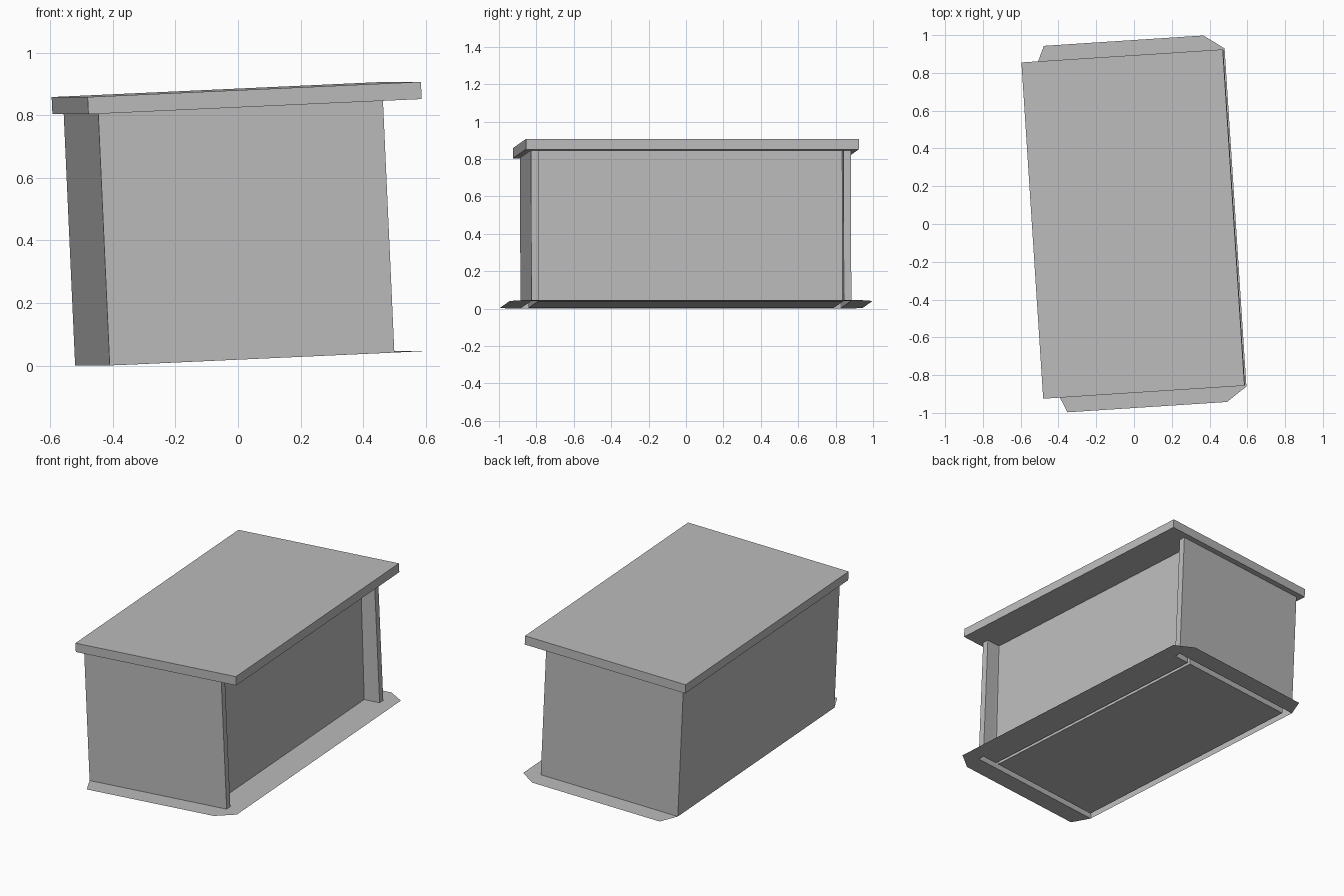
import bpy
import bmesh
from math import radians
from mathutils import Matrix

cube = bpy.data.objects.get("Cube")
if cube:
    bpy.data.objects.remove(cube, do_unlink=True)

# One plain grey for the whole cabinet
grey = bpy.data.materials.new("plain_grey")
grey.use_nodes = True
colour = (0.5, 0.5, 0.5, 1)
grey.diffuse_color = colour
grey.node_tree.nodes["Principled BSDF"].inputs["Base Color"].default_value = colour

# The whole piece is turned a little and leans up towards +x
LEAN = Matrix.Rotation(radians(3.7), 4, 'Z') @ Matrix.Rotation(radians(-2.6), 4, 'Y')

BOTTOM, WALL_TOP, ROOF_TOP = 0.0215, 0.827, 0.882
BACK, FRONT, SIDE = -0.466, 0.447, 0.857   # outer wall limits
THICK, RECESS = 0.04, 0.08


def finish(name, bm):
    mesh = bpy.data.meshes.new(name)
    bm.transform(LEAN)
    bm.to_mesh(mesh)
    bm.free()
    mesh.materials.append(grey)
    obj = bpy.data.objects.new(name, mesh)
    bpy.context.collection.objects.link(obj)
    return obj


def sheet_walls(outline, low, high):
    """Upright faces along a closed outline, open at top and bottom."""
    bm = bmesh.new()
    lower = [bm.verts.new((x, y, low)) for x, y in outline]
    upper = [bm.verts.new((x, y, high)) for x, y in outline]
    n = len(outline)
    faces = [bm.faces.new((lower[i], lower[(i + 1) % n], upper[(i + 1) % n], upper[i]))
             for i in range(n)]
    return bm, faces, lower, upper


def rectangle(x0, x1, y0, y1):
    return [(x0, y0), (x1, y0), (x1, y1), (x0, y1)]


def mirrored(half):
    """Complete an outline given on the -y side with its +y mirror."""
    return half + [(x, -y) for x, y in reversed(half)]


# Outer walls: side walls stand proud of the recessed panel
panel_x = FRONT - RECESS
inner_y = SIDE - THICK
half = [(BACK, -SIDE), (FRONT, -SIDE), (FRONT, -inner_y), (panel_x, -inner_y)]
bm, faces, _, _ = sheet_walls(mirrored(half), BOTTOM, WALL_TOP)
panel = faces[len(half) - 1]
bmesh.ops.inset_individual(bm, faces=[panel], thickness=0.076)
bmesh.ops.inset_individual(bm, faces=[panel], thickness=0.001)
for v in panel.verts:   # sunken field, slightly deeper at its foot
    v.co.x -= 0.01 if v.co.z > 0.4 else 0.022
finish("walls_and_panel", bm)

# Inner lining with the floor
bm, _, lower, _ = sheet_walls(
    rectangle(BACK + THICK, panel_x - THICK, -inner_y, inner_y), BOTTOM, WALL_TOP)
bm.faces.new(lower[::-1])
finish("lining_and_floor", bm)

# Thin skirt on the ground around three sides, with clipped corners
outer = [(BACK, -SIDE), (-0.415, -0.972), (0.432, -0.972), (0.54, -0.897)]
bm = bmesh.new()
ring = mirrored(outer) + [(x, -y) for x, y in half[1:]] + half[:0:-1]
bm.faces.new([bm.verts.new((x, y, BOTTOM)) for x, y in ring])
finish("base_skirt", bm)

# Overhanging roof slab
bm, _, lower, upper = sheet_walls(rectangle(-0.5, 0.569, -0.892, 0.892), WALL_TOP, ROOF_TOP)
bm.faces.new(lower[::-1])
bm.faces.new(upper)
finish("roof", bm)
